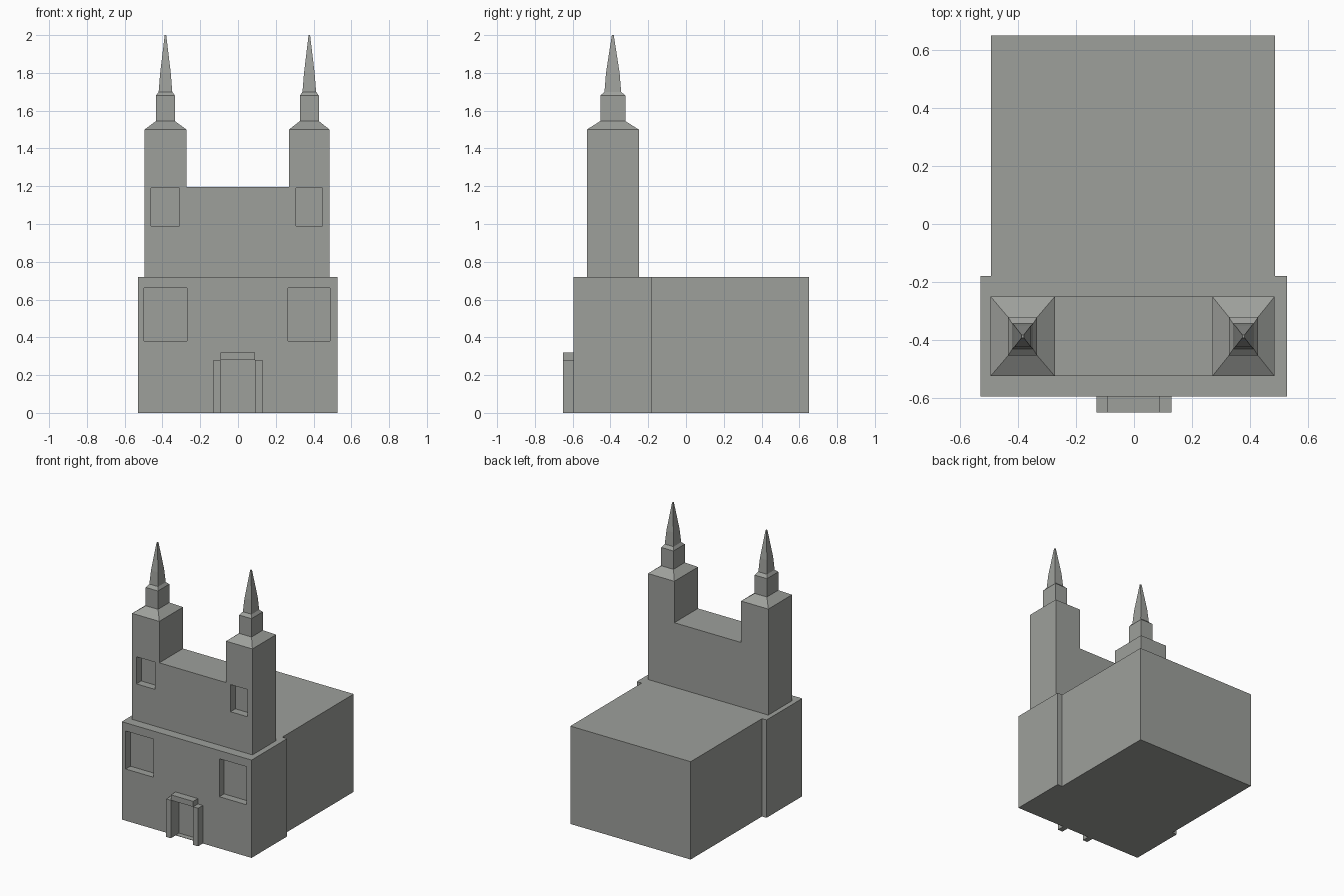
import bpy, bmesh

if "Cube" in bpy.data.objects:
    bpy.data.objects.remove(bpy.data.objects["Cube"])

stone = bpy.data.materials.new("grey stone")
stone.diffuse_color = (0.34, 0.35, 0.33, 1)
stone.use_nodes = True
stone.node_tree.nodes["Principled BSDF"].inputs["Base Color"].default_value = stone.diffuse_color


def make(name, verts, faces):
    me = bpy.data.meshes.new(name)
    bm = bmesh.new()
    vs = [bm.verts.new(v) for v in verts]
    for f in faces:
        bm.faces.new([vs[i] for i in f])
    bmesh.ops.recalc_face_normals(bm, faces=bm.faces)
    bm.to_mesh(me)
    bm.free()
    me.materials.append(stone)
    ob = bpy.data.objects.new(name, me)
    bpy.context.collection.objects.link(ob)
    return ob


def prism(name, outline, y0, y1):
    """Extrude an x-z outline along y."""
    n = len(outline)
    verts = [(x, y, z) for y in (y0, y1) for x, z in outline]
    faces = [list(range(n)), list(range(n, 2 * n))]
    faces += [[i, (i + 1) % n, (i + 1) % n + n, i + n] for i in range(n)]
    return make(name, verts, faces)


def box(name, x0, x1, y0, y1, z0, z1):
    return prism(name, [(x0, z0), (x1, z0), (x1, z1), (x0, z1)], y0, y1)


def stack(name, cx, cy, rings):
    """Loft rectangular sections (half x, half y, z)."""
    verts, faces = [], []
    for hx, hy, z in rings:
        verts += [(cx + sx * hx, cy + sy * hy, z)
                  for sx, sy in ((-1, -1), (1, -1), (1, 1), (-1, 1))]
    for k in range(len(rings) - 1):
        a = 4 * k
        faces += [[a + i, a + (i + 1) % 4, a + 4 + (i + 1) % 4, a + 4 + i] for i in range(4)]
    faces += [[0, 1, 2, 3], [len(verts) - 4 + i for i in range(4)]]
    return make(name, verts, faces)


def cut(target, *dims):
    """Recess a box-shaped opening into a wall."""
    c = box("recess_cutter", *dims)
    c.hide_render = True
    m = target.modifiers.new("recess", 'BOOLEAN')
    m.operation = 'DIFFERENCE'
    m.solver = 'EXACT'
    m.object = c
    bpy.context.view_layer.objects.active = target
    bpy.ops.object.modifier_apply(modifier=m.name)
    bpy.data.objects.remove(c)


# Lower storey, front and nave as one T-shaped plan
nave = box("nave", -0.493, 0.487, -0.18, 0.65, 0, 0.72)
front = box("lower_front", -0.53, 0.527, -0.595, -0.18, 0, 0.72)

# Upper front wall with the two tower shafts
wall = prism("upper_front", [(-0.495, 0.72), (0.485, 0.72), (0.485, 1.5), (0.27, 1.5),
                             (0.27, 1.195), (-0.273, 1.195), (-0.273, 1.5), (-0.495, 1.5)],
             -0.525, -0.25)

# Recessed windows and doorway
cut(front, -0.498, -0.27, -0.8, -0.54, 0.38, 0.66)
cut(front, 0.265, 0.486, -0.8, -0.54, 0.38, 0.66)
cut(front, -0.092, 0.09, -0.8, -0.555, 0.002, 0.28)
cut(wall, -0.46, -0.31, -0.8, -0.468, 0.99, 1.19)
cut(wall, 0.307, 0.447, -0.8, -0.468, 0.99, 1.19)

# Tower caps, turrets and spires
for side, cx, w in (("left", -0.384, 0.111), ("right", 0.3775, 0.1075)):
    stack(side + "_spire", cx, -0.3875, [
        (w, 0.1375, 1.5), (0.05, 0.066, 1.545), (0.05, 0.066, 1.68),
        (0.036, 0.044, 1.70), (0.028, 0.036, 1.80), (0.004, 0.005, 2.0)])

# Door surround
box("left_door_post", -0.13, -0.092, -0.65, -0.595, 0, 0.28)
box("right_door_post", 0.09, 0.13, -0.65, -0.595, 0, 0.28)
box("door_lintel", -0.092, 0.09, -0.65, -0.595, 0.28, 0.32)
